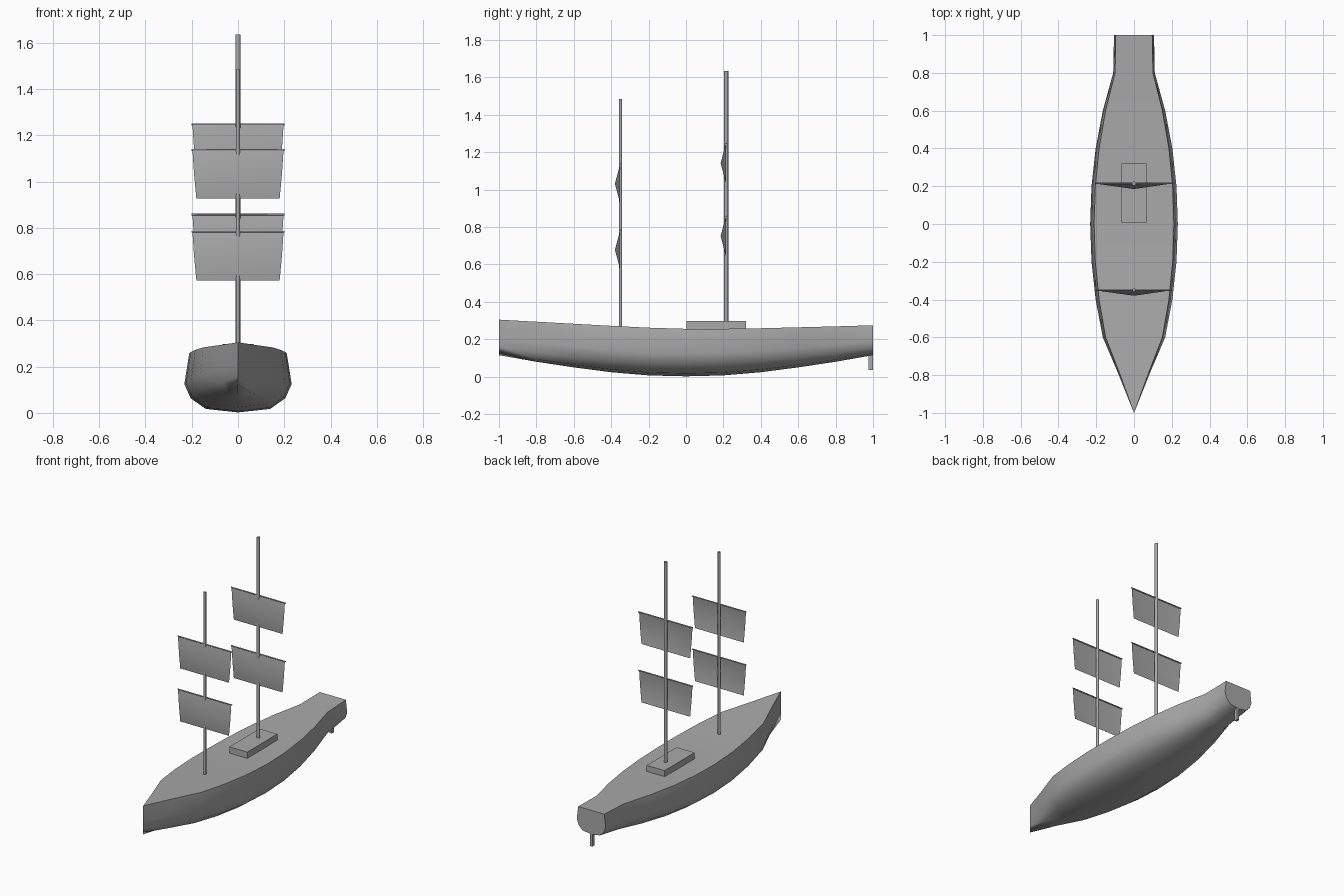
import bpy, bmesh, math

if "Cube" in bpy.data.objects:
    bpy.data.objects.remove(bpy.data.objects["Cube"])

grey = bpy.data.materials.new("plain_grey")
grey.diffuse_color = (0.4, 0.4, 0.4, 1)
grey.use_nodes = True
grey.node_tree.nodes["Principled BSDF"].inputs["Base Color"].default_value = grey.diffuse_color


def finish(bm, name, angle=50):
    me = bpy.data.meshes.new(name)
    bm.to_mesh(me)
    bm.free()
    me.materials.append(grey)
    ob = bpy.data.objects.new(name, me)
    bpy.context.collection.objects.link(ob)
    bpy.ops.object.select_all(action='DESELECT')
    ob.select_set(True)
    bpy.context.view_layer.objects.active = ob
    bpy.ops.object.shade_smooth_by_angle(angle=math.radians(angle))
    return ob


def box(name, lo, hi):
    bm = bmesh.new()
    bmesh.ops.create_cube(bm, size=1)
    for v in bm.verts:
        for i in range(3):
            v.co[i] = lo[i] if v.co[i] < 0 else hi[i]
    return finish(bm, name)


def rod(name, a, b, r, sides, axis):
    bm = bmesh.new()
    bmesh.ops.create_cone(bm, cap_ends=True, segments=sides, radius1=r, radius2=r, depth=1)
    for v in bm.verts:
        x, y, t = v.co.x, v.co.y, v.co.z + 0.5
        p = [a[i] + (b[i] - a[i]) * t for i in range(3)]
        if axis == 'Z':
            v.co = (p[0] + x, p[1] + y, p[2])
        else:
            v.co = (p[0], p[1] + x, p[2] + y)
    bmesh.ops.recalc_face_normals(bm, faces=bm.faces)
    return finish(bm, name)


# Hull: half widths, keel and sheer heights per station, y from bow to stern
stations = [(-1, 0, .115, .305), (-.8, .08, .08, .294), (-.6, .165, .05, .283),
            (-.4, .203, .024, .272), (-.2, .225, .007, .262), (0, .232, .002, .256),
            (.2, .225, .007, .256), (.4, .203, .024, .259), (.6, .165, .05, .264),
            (.8, .11, .08, .269), (1, .106, .115, .275)]
half = [(.91, 1), (1, .48), (.88, .24), (.6, .06)]
section = half + [(0, 0)] + [(-x, z) for x, z in reversed(half)]
bm = bmesh.new()
rings = [[bm.verts.new((x * w, y, k + (s - k) * z)) for x, z in section]
         for y, w, k, s in stations]
for a, b in zip(rings, rings[1:]):
    for i in range(len(section)):
        j = (i + 1) % len(section)
        bm.faces.new((a[i], a[j], b[j], b[i]))
bm.faces.new(rings[-1])
bmesh.ops.remove_doubles(bm, verts=bm.verts, dist=0.0005)
bmesh.ops.recalc_face_normals(bm, faces=bm.faces)
finish(bm, "hull", 60)

# Deck cabin and rudder
box("cabin", (-.066, .004, .23), (.066, .32, .298))
box("rudder", (-.008, .975, .035), (.008, 1, .2))


# Billowed sail: 3 x 3 grid with the middle pushed forward
def sail(name, y, top):
    bm = bmesh.new()
    rows = []
    for r, w in enumerate((.197, .19, .18)):
        rows.append([bm.verts.new((c * w, y - (.028 if r == 1 and c == 0 else 0),
                                   top - .105 * r)) for c in (-1, 0, 1)])
    for r in range(2):
        for c in range(2):
            bm.faces.new((rows[r][c], rows[r + 1][c], rows[r + 1][c + 1], rows[r][c + 1]))
    finish(bm, name)


# Masts with yards and sails
for label, y, r, height, tops in (("fore", -.35, .009, 1.485, (1.137, .783)),
                                  ("main", .215, .011, 1.635, (1.247, .857))):
    rod(label + "_mast", (0, y, .22), (0, y, height), r, 12, 'Z')
    for part, top in zip(("upper", "lower"), tops):
        rod(f"{label}_{part}_yard", (-.2, y, top), (.2, y, top), .004, 8, 'X')
        sail(f"{label}_{part}_sail", y - .002, top)
